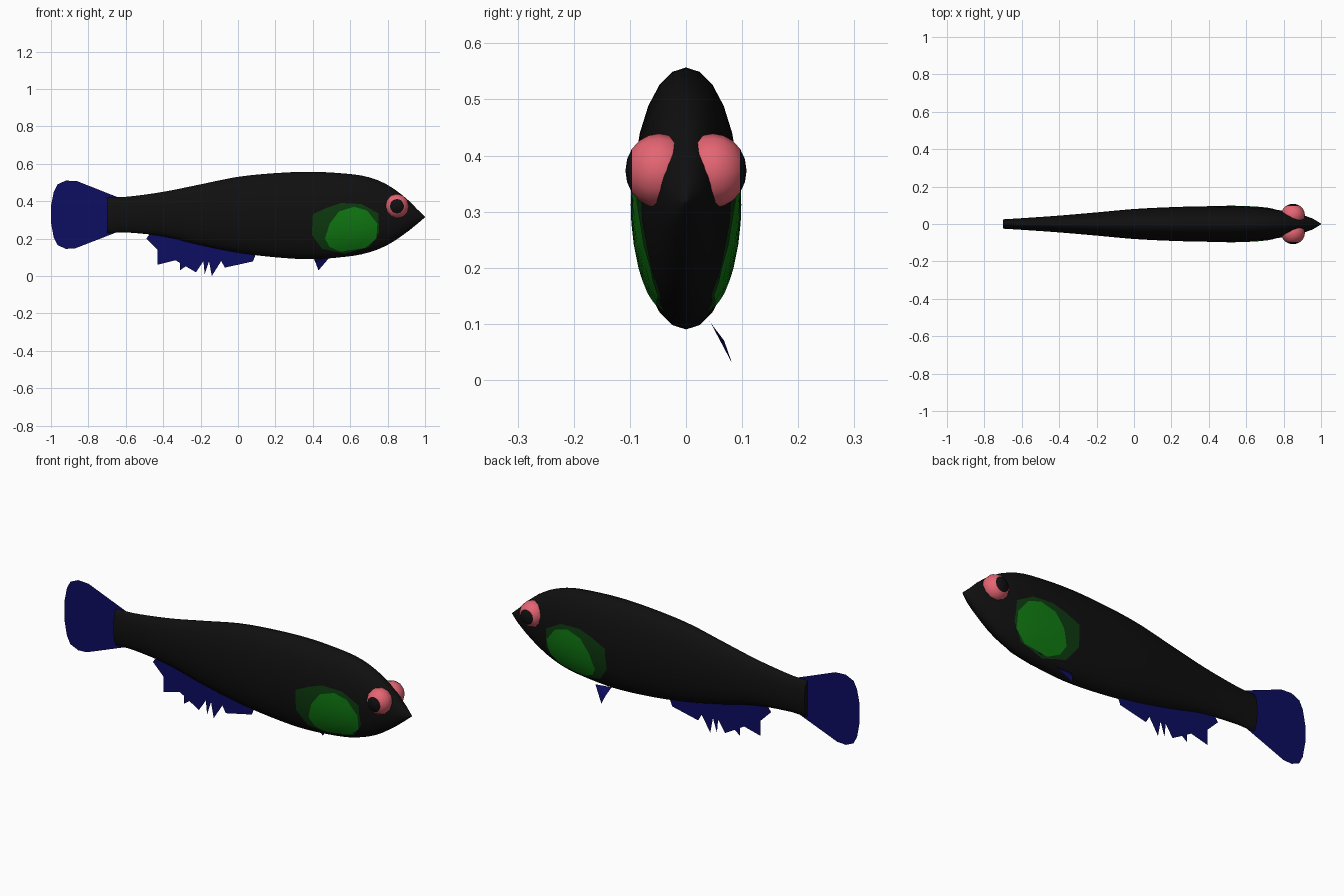
import bpy, bmesh, math
from mathutils import Vector

if "Cube" in bpy.data.objects:
    bpy.data.objects.remove(bpy.data.objects["Cube"])


def material(name, rgb):
    m = bpy.data.materials.new(name)
    m.diffuse_color = (*rgb, 1)
    m.use_nodes = True
    m.node_tree.nodes["Principled BSDF"].inputs["Base Color"].default_value = m.diffuse_color
    return m


BLACK = material("black", (0.005, 0.005, 0.005))
NAVY = material("navy", (0.004, 0.004, 0.12))
PINK = material("pink", (0.78, 0.13, 0.17))
GREEN = material("bright green", (0.005, 0.19, 0.006))
DARK_GREEN = material("dark green", (0.004, 0.042, 0.005))

# Body stations: x, top z, bottom z, half width
STATIONS = [(-0.70, 0.42, 0.23, 0.025), (-0.60, 0.423, 0.233, 0.031),
            (-0.40, 0.45, 0.212, 0.045), (-0.20, 0.49, 0.165, 0.062),
            (0.0, 0.53, 0.125, 0.08), (0.2, 0.55, 0.10, 0.09),
            (0.4, 0.557, 0.09, 0.095), (0.6, 0.545, 0.106, 0.091),
            (0.7, 0.528, 0.126, 0.084), (0.8, 0.487, 0.166, 0.07),
            (0.9, 0.415, 0.232, 0.048), (0.96, 0.355, 0.28, 0.027),
            (1.0, 0.318, 0.314, 0.002)]


def section(x):
    """Smoothly interpolated (top, bottom, half width) at x."""
    n = len(STATIONS)
    i = max(k for k in range(n - 1) if STATIONS[k][0] <= x + 1e-9)
    a, b = STATIONS[i], STATIONS[i + 1]
    h = b[0] - a[0]
    t = (x - a[0]) / h

    def slope(k, c):
        p, q = STATIONS[max(k - 1, 0)], STATIONS[min(k + 1, n - 1)]
        return (q[c] - p[c]) / (q[0] - p[0]) * h

    return [a[c] * (2*t**3 - 3*t*t + 1) + b[c] * (3*t*t - 2*t**3)
            + slope(i, c) * (t**3 - 2*t*t + t) + slope(i + 1, c) * (t**3 - t*t)
            for c in (1, 2, 3)]


def half_width(x, z):
    top, bottom, w = section(x)
    s = (z - (top + bottom) / 2) / ((top - bottom) / 2)
    return w * math.sqrt(max(0.0, 1 - s * s))


def finish(name, bm, mats, smooth=True):
    bmesh.ops.recalc_face_normals(bm, faces=bm.faces)
    me = bpy.data.meshes.new(name)
    bm.to_mesh(me)
    bm.free()
    for m in mats:
        me.materials.append(m)
    ob = bpy.data.objects.new(name, me)
    bpy.context.collection.objects.link(ob)
    if smooth:
        bpy.context.view_layer.objects.active = ob
        ob.select_set(True)
        bpy.ops.object.shade_smooth_by_angle(angle=math.radians(45))
        ob.select_set(False)
    return ob


# Body: lofted ellipses
bm = bmesh.new()
SIDES, STEPS = 24, 40
rings = []
for i in range(STEPS + 1):
    x = -0.7 + 1.7 * i / STEPS
    top, bottom, w = section(x)
    rings.append([bm.verts.new((x, w * math.sin(a), (top + bottom) / 2
                                + (top - bottom) / 2 * math.cos(a)))
                  for a in (math.tau * k / SIDES for k in range(SIDES))])
for r, s in zip(rings, rings[1:]):
    for k in range(SIDES):
        j = (k + 1) % SIDES
        bm.faces.new((r[k], r[j], s[j], s[k]))
bm.faces.new(rings[0])
bm.faces.new(rings[-1])
finish("body", bm, [BLACK])


# Flat fins
def fin(name, points):
    bm = bmesh.new()
    f = bm.faces.new([bm.verts.new(p) for p in points])
    bmesh.ops.triangulate(bm, faces=[f])
    finish(name, bm, [NAVY], False)


tail = [(-0.64, 0.42), (-0.86, 0.507), (-0.92, 0.51), (-0.965, 0.49),
        (-0.985, 0.45), (-1, 0.375), (-1, 0.285), (-0.985, 0.205),
        (-0.965, 0.165), (-0.92, 0.145), (-0.87, 0.148), (-0.64, 0.237)]
fin("tail_fin", [(x, 0, z) for x, z in tail])

belly = [(-0.49, 0.2), (-0.43, 0.14), (-0.43, 0.06), (-0.31, 0.09),
         (-0.31, 0.03), (-0.235, 0.085), (-0.225, 0.02), (-0.185, 0.08),
         (-0.178, 0.01), (-0.155, 0.08), (-0.14, 0.0), (-0.09, 0.08),
         (-0.07, 0.045), (0.08, 0.078), (0.1, 0.13), (-0.2, 0.2),
         (-0.46, 0.24)]
fin("belly_fin", [(x, 0, z) for x, z in belly])

fin("pelvic_fin", [(0.40, 0.04, 0.107), (0.415, 0.068, 0.07),
                   (0.43, 0.082, 0.03), (0.49, 0.045, 0.1)])


# Side fins: patches that follow the flank, on both sides
def patch(name, outline, offset, mat):
    cx = sum(p[0] for p in outline) / len(outline)
    cz = sum(p[1] for p in outline) / len(outline)
    pts = []
    for p, q in zip(outline, outline[1:] + outline[:1]):
        pts += [p, ((p[0] + q[0]) / 2, (p[1] + q[1]) / 2)]
    for label, side in (("left", -1), ("right", 1)):
        bm = bmesh.new()

        def vert(x, z):
            return bm.verts.new((x, side * (half_width(x, z) + offset), z))

        loops = [[vert(cx + (x - cx) * t, cz + (z - cz) * t) for x, z in pts]
                 for t in (0.25, 0.5, 0.75, 1)]
        centre = vert(cx, cz)
        for k in range(len(pts)):
            j = (k + 1) % len(pts)
            bm.faces.new((centre, loops[0][k], loops[0][j]))
            for a, b in zip(loops, loops[1:]):
                bm.faces.new((a[k], b[k], b[j], a[j]))
        if sum(f.normal.y for f in bm.faces) * side < 0:
            bmesh.ops.reverse_faces(bm, faces=bm.faces)
        finish(f"{label}_{name}", bm, [mat])


patch("fin_base", [(0.40, 0.33), (0.475, 0.365), (0.55, 0.39), (0.66, 0.385),
                   (0.75, 0.335), (0.755, 0.23), (0.70, 0.155), (0.57, 0.12),
                   (0.45, 0.145), (0.395, 0.22)], 0.002, DARK_GREEN)
patch("side_fin", [(0.465, 0.20), (0.49, 0.28), (0.54, 0.345), (0.62, 0.37),
                   (0.69, 0.35), (0.745, 0.28), (0.74, 0.20), (0.68, 0.15),
                   (0.55, 0.13), (0.49, 0.155)], 0.005, GREEN)

# Eyes: flattened balls with the pole outward; the pole faces are the pupil
for label, side in (("left", -1), ("right", 1)):
    bm = bmesh.new()
    bmesh.ops.create_uvsphere(bm, u_segments=12, v_segments=10, radius=1)
    for f in bm.faces:
        f.material_index = int(f.calc_center_median().z > 0.8)
    for v in bm.verts:
        x, y, z = v.co
        v.co = Vector((0.85 + 0.064 * x, side * (0.048 + 0.06 * z),
                       0.373 + 0.066 * y))
    finish(f"{label}_eye", bm, [PINK, BLACK])
